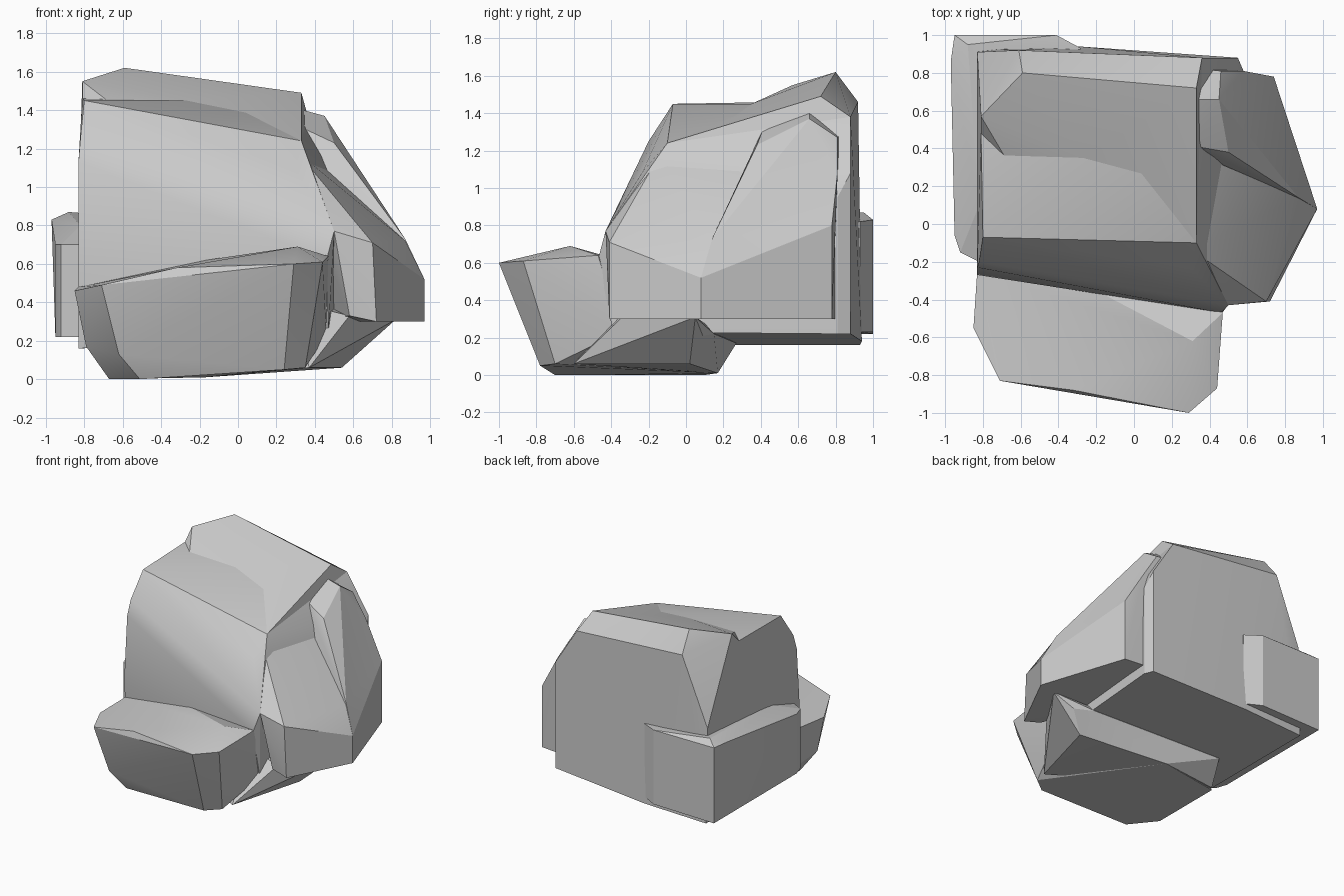
import bpy, bmesh
from math import radians


def rock(name, points):
    """Faceted convex chunk wrapped around a few corner points."""
    bm = bmesh.new()
    for p in points:
        bm.verts.new(p)
    res = bmesh.ops.convex_hull(bm, input=bm.verts[:])
    loose = {g for g in res["geom_interior"] + res["geom_unused"]
             if isinstance(g, bmesh.types.BMVert) and not g.link_faces}
    bmesh.ops.delete(bm, geom=list(loose), context='VERTS')
    # merge near-flat triangles into broad facets
    bmesh.ops.dissolve_limit(bm, angle_limit=radians(4),
                             verts=bm.verts[:], edges=bm.edges[:])
    bmesh.ops.recalc_face_normals(bm, faces=bm.faces[:])
    # soften shallow creases, keep the strong ones crisp
    for f in bm.faces:
        f.smooth = True
    for e in bm.edges:
        e.smooth = e.calc_face_angle(0) < radians(22)
    mesh = bpy.data.meshes.new(name)
    bm.to_mesh(mesh)
    bm.free()
    obj = bpy.data.objects.new(name, mesh)
    bpy.context.collection.objects.link(obj)
    return obj


# tall central boulder
rock("main_boulder", [
    (-.80, -.07, 1.45), (-.80, .22, 1.46), (-.27, .35, 1.45), (.33, -.10, 1.24),
    (.27, .36, 1.37), (-.81, .50, 1.46), (-.61, .92, 1.46), (.36, .88, 1.38),
    (-.83, .91, .92), (-.82, -.20, 1.25), (-.83, -.23, 1.13), (.30, -.23, 1.09),
    (-.83, -.27, .60), (.50, -.43, .77), (.46, -.47, .62), (.47, -.39, .23),
    (.55, .88, 1.08), (.55, .88, .22), (.58, .81, .95), (.58, .81, .22),
    (-.29, .94, .18), (-.83, .93, .16), (-.83, -.22, .16)])

# sloping cap at the back of the boulder
rock("boulder_peak", [
    (-.59, .80, 1.62), (-.81, .57, 1.55), (.33, .72, 1.49), (.33, -.10, 1.24),
    (.27, .36, 1.37), (-.27, .35, 1.45), (-.68, .35, 1.45), (-.81, .48, 1.46),
    (-.61, .92, 1.46), (.36, .88, 1.38), (-.83, .91, .92)])

# right shoulder falling away from the boulder
rock("right_shoulder", [
    (.31, -.14, 1.18), (.30, -.23, 1.09), (.50, -.43, .77), (.70, -.41, .71),
    (.87, .14, .72), (.36, .36, 1.18), (.72, -.41, .30), (.58, -.39, .33),
    (.97, .08, .52), (.97, .08, .30), (.33, .41, .30)])

# leaning slab on the right rear
rock("right_slab", [
    (.33, .41, 1.31), (.34, .66, 1.40), (.36, .82, 1.28), (.45, .66, 1.37),
    (.50, .38, 1.23), (.46, .81, 1.27), (.58, .81, 1.08), (.87, .14, .73),
    (.97, .08, .52), (.97, .08, .30), (.74, .78, .80), (.74, .78, .30),
    (.36, .82, .30), (.40, .10, .30)])

# low ledge in front
rock("front_ledge", [
    (-.85, -.55, .46), (-.71, -.83, .49), (-.32, -.88, .58), (.29, -1.0, .60),
    (.44, -.87, .61), (.31, -.62, .69), (.47, -.47, .64), (-.30, -.30, .60),
    (-.83, -.25, .48), (-.79, -.55, .17), (-.62, -.76, .13), (-.51, -.70, 0),
    (-.67, -.50, 0), (-.67, .10, 0), (-.17, .17, .01), (.24, -.78, .05),
    (.35, -.70, .06), (.46, -.35, .23)])

# underside block joining ledge and shoulder
rock("base_block", [
    (.54, .02, .06), (.37, -.60, .06), (.66, .09, .21), (.82, .05, .31),
    (.58, -.32, .33), (.45, -.40, .24), (-.17, .17, .01), (-.67, .10, .02),
    (-.60, .27, .17), (.50, .15, .22), (.30, -.30, .40)])

# small outcrop wrapping the rear left corner
rock("rear_left_outcrop", [
    (-.95, 1.0, .83), (-.97, .86, .83), (-.88, .95, .87), (-.41, 1.0, .83),
    (-.28, .93, .82), (-.95, -.06, .70), (-.92, -.15, .70), (-.82, -.20, .70),
    (-.82, .10, .80), (-.95, 1.0, .22), (-.41, 1.0, .23), (-.28, .93, .23),
    (-.95, -.06, .22), (-.92, -.15, .22), (-.82, -.20, .22)])
